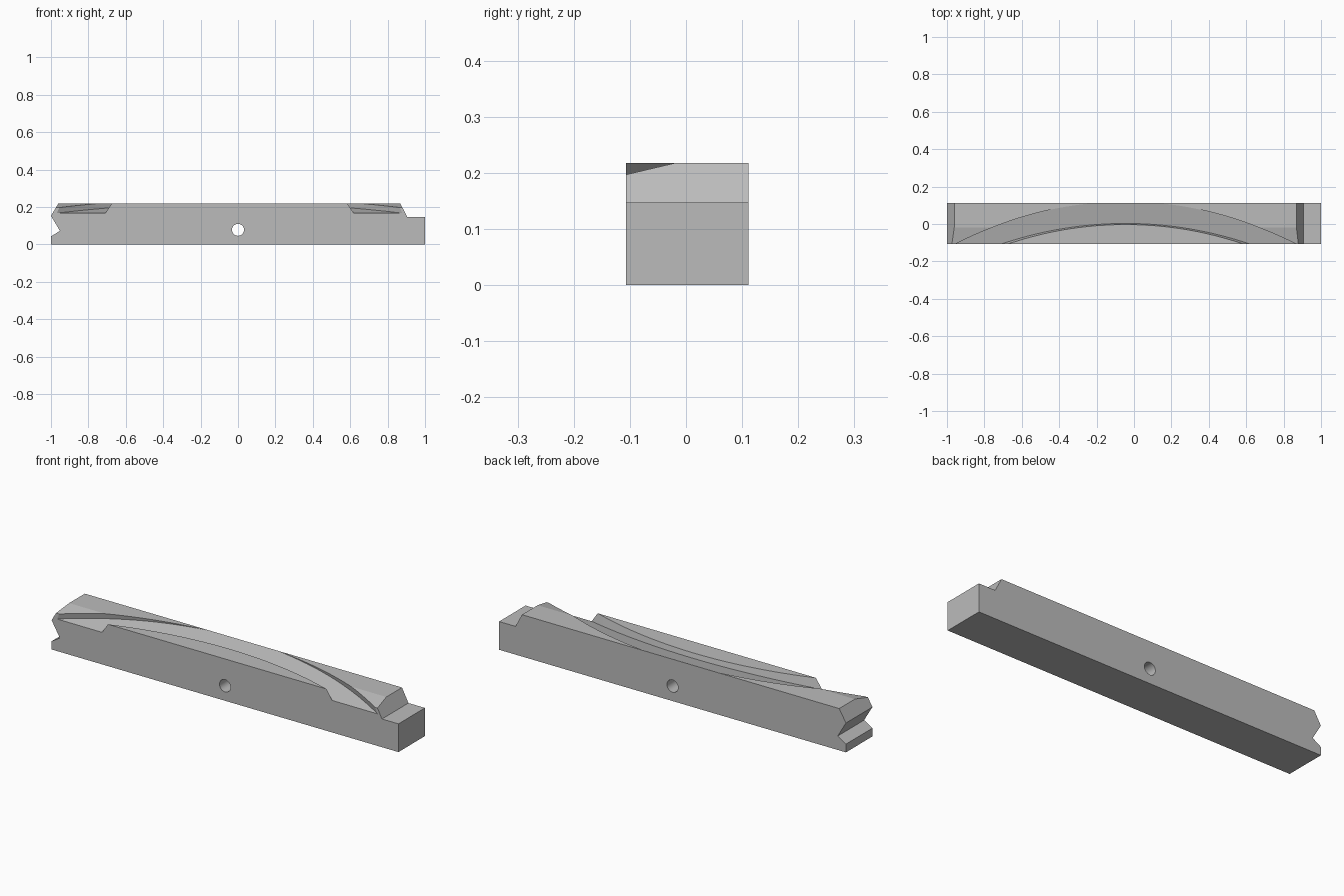
import bpy, bmesh, math
from mathutils import Vector

cube = bpy.data.objects.get("Cube")
if cube:
    bpy.data.objects.remove(cube, do_unlink=True)

FRONT, BACK, TOP = -0.107, 0.111, 0.218
TILT = 0.236           # slope of the groove floor, rising to the back
MID_X = -0.045         # middle of the curved groove

grey = bpy.data.materials.new("plain grey")
grey.use_nodes = True
grey.diffuse_color = (0.5, 0.5, 0.5, 1)
grey.node_tree.nodes["Principled BSDF"].inputs["Base Color"].default_value = (0.5, 0.5, 0.5, 1)


def prism(name, outline, sweep):
    """Solid made by sweeping a closed outline along a vector."""
    bm = bmesh.new()
    face = bm.faces.new([bm.verts.new(p) for p in outline])
    result = bmesh.ops.extrude_face_region(bm, geom=[face])
    moved = [v for v in result["geom"] if isinstance(v, bmesh.types.BMVert)]
    bmesh.ops.translate(bm, verts=moved, vec=Vector(sweep))
    bmesh.ops.recalc_face_normals(bm, faces=bm.faces)
    mesh = bpy.data.meshes.new(name)
    bm.to_mesh(mesh)
    bm.free()
    mesh.materials.append(grey)
    obj = bpy.data.objects.new(name, mesh)
    bpy.context.collection.objects.link(obj)
    return obj


def arc(peak, radius, steps=48, reach=1.15):
    """Shallow arc in plan, highest at MID_X."""
    points = []
    for i in range(steps + 1):
        x = reach * (2 * i / steps - 1)
        points.append((MID_X + x, peak - radius + math.sqrt(radius ** 2 - x ** 2)))
    return points


def tilted_band(name, inner, outer, floor):
    """Cutter between two arcs, standing square on a tilted floor."""
    plan = inner + outer[::-1]
    outline = [(x, y, floor + (y - FRONT) * TILT) for x, y in plan]
    return prism(name, outline, (0, -TILT * 0.3, 0.3))


def cut(target, cutter):
    cutter.hide_render = True
    cutter.hide_set(True)
    cutter.display_type = 'WIRE'
    mod = target.modifiers.new(cutter.name, 'BOOLEAN')
    mod.operation = 'DIFFERENCE'
    mod.solver = 'EXACT'
    mod.object = cutter


# Bar with a notched left end and a stepped right end
profile = [(-1, 0), (1, 0), (1, 0.147), (0.905, 0.147), (0.868, TOP),
           (-0.961, TOP), (-1, 0.153), (-0.952, 0.072), (-1, 0.043)]
bar = prism("bar", [(x, FRONT, z) for x, z in profile], (0, BACK - FRONT, 0))

# Curved groove with a sloping floor
cut(bar, tilted_band("groove_cutter", arc(0.003, 2.06), arc(0.119, 2.0), 0.167))

# Sloping top outside the groove, parallel to its floor
cut(bar, tilted_band("slope_cutter", arc(0.112, 2.0), arc(0.7, 2.0), 0.197))

# Round cross hole
ring = [2 * math.pi * i / 32 for i in range(32)]
cut(bar, prism("hole_cutter",
               [(0.032 * math.cos(a), -0.3, 0.078 + 0.032 * math.sin(a)) for a in ring],
               (0, 0.6, 0)))

# Bake the cuts and smooth the curved walls
bpy.context.view_layer.update()
graph = bpy.context.evaluated_depsgraph_get()
cut_mesh = bpy.data.meshes.new_from_object(bar.evaluated_get(graph))
cutters = [m.object for m in bar.modifiers]
bar.modifiers.clear()
bar.data = cut_mesh
for cutter in cutters:
    bpy.data.objects.remove(cutter, do_unlink=True)
bpy.ops.object.select_all(action='DESELECT')
bar.select_set(True)
bpy.context.view_layer.objects.active = bar
bpy.ops.object.shade_smooth_by_angle(angle=math.radians(12))
